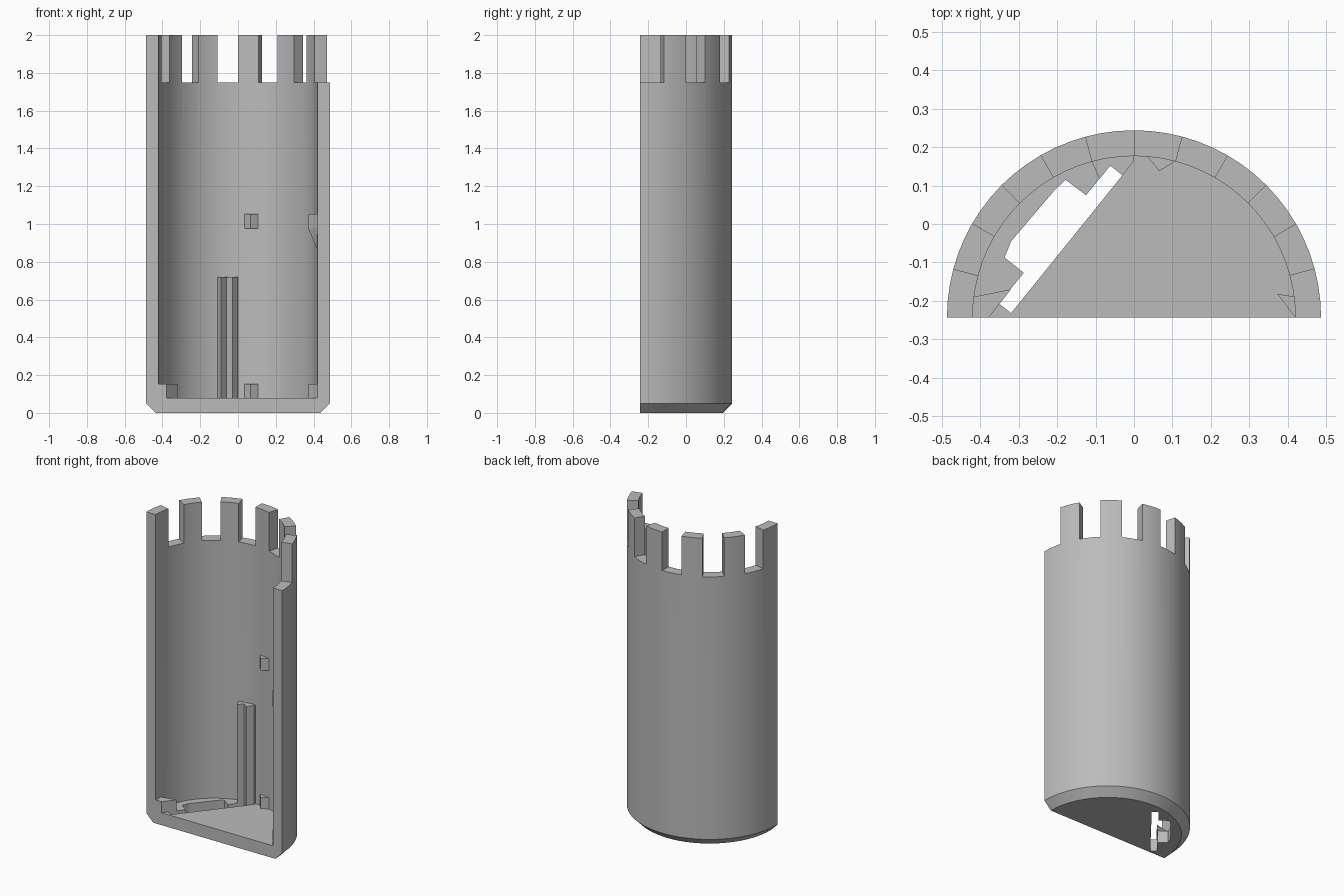
import bpy, bmesh
from math import sin, cos, pi, radians
from mathutils import Vector

AXIS_Y = -0.243          # centre line of the half cylinder
OUTER, INNER = 0.487, 0.42
FLOOR, WALL_TOP, TOP = 0.08, 1.75, 2.0
CLIP_TOP = 0.152

if "Cube" in bpy.data.objects:
    bpy.data.objects.remove(bpy.data.objects["Cube"], do_unlink=True)

grey = bpy.data.materials.new("plain_grey")
grey.use_nodes = True
colour = (0.5, 0.5, 0.5, 1)
grey.diffuse_color = colour
grey.node_tree.nodes["Principled BSDF"].inputs["Base Color"].default_value = colour


def finish(name, bm):
    bmesh.ops.recalc_face_normals(bm, faces=bm.faces)
    mesh = bpy.data.meshes.new(name)
    bm.to_mesh(mesh)
    bm.free()
    mesh.materials.append(grey)
    obj = bpy.data.objects.new(name, mesh)
    bpy.context.collection.objects.link(obj)
    return obj


def prism(name, outline, z0, z1):
    """Extrude a plan outline from z0 to z1."""
    bm = bmesh.new()
    face = bm.faces.new([bm.verts.new((x, y, z0)) for x, y in outline])
    ext = bmesh.ops.extrude_face_region(bm, geom=[face])
    for v in ext["geom"]:
        if isinstance(v, bmesh.types.BMVert):
            v.co.z = z1
    return finish(name, bm)


def polar(radius, degrees):
    a = radians(degrees)
    return radius * cos(a), AXIS_Y + radius * sin(a)


def cut(target, cutter):
    cutter.hide_render = True
    mod = target.modifiers.new("cut", "BOOLEAN")
    mod.operation, mod.solver, mod.object = "DIFFERENCE", "EXACT", cutter
    bpy.context.view_layer.objects.active = target
    bpy.ops.object.modifier_apply(modifier=mod.name)
    bpy.data.objects.remove(cutter, do_unlink=True)


# Half tower: wall, floor and bottom chamfer turned about the axis
profile = [(0, 0), (OUTER - 0.05, 0), (OUTER, 0.05), (OUTER, TOP),
           (INNER, TOP), (INNER, FLOOR), (0, FLOOR)]
bm = bmesh.new()
verts = [bm.verts.new((r, AXIS_Y, z)) for r, z in profile]
edges = [bm.edges.new(pair) for pair in zip(verts, verts[1:])]
bmesh.ops.spin(bm, geom=verts + edges, cent=(0, AXIS_Y, 0), axis=(0, 0, 1),
               angle=pi, steps=36)
bmesh.ops.remove_doubles(bm, verts=bm.verts, dist=1e-4)
bmesh.ops.holes_fill(bm, edges=[e for e in bm.edges if e.is_boundary], sides=0)
tower = finish("half_tower", bm)

# Gaps between the battlements
for start in range(0, 180, 30):
    first = start - 5 if start == 0 else start
    gap = [polar(0.3, first), polar(0.7, first),
           polar(0.7, start + 15), polar(0.3, start + 15)]
    # the middle gaps swap sides so that a merlon stands right of centre
    cut(tower, prism("gap_cutter", gap, WALL_TOP, TOP + 0.2))

# Slot through the floor
slot = [(-0.32, -0.232), (-0.03, 0.127), (-0.062, 0.152), (-0.125, 0.075),
        (-0.178, 0.115), (-0.205, 0.09), (-0.32, -0.045), (-0.337, -0.087),
        (-0.287, -0.127), (-0.352, -0.207)]
cut(tower, prism("slot_cutter", slot, -0.1, FLOOR + 0.1))

# Grooved post and low corner block beside the slot
post = [(-0.115, 0.175), (-0.09, 0.117), (-0.062, 0.152), (-0.03, 0.127),
        (0, 0.164), (0, 0.19), (-0.06, 0.185)]
prism("slot_post", post, FLOOR - 0.002, 0.72)
block = [(-0.43, AXIS_Y), (-0.378, AXIS_Y), (-0.32, -0.17), (-0.43, -0.192)]
prism("corner_block", block, FLOOR - 0.002, CLIP_TOP)

# Small wedge clips on the inner wall
back_clip = [(0.034, 0.185), (0.034, 0.176), (0.066, 0.138), (0.108, 0.164),
             (0.112, 0.175)]
side_clip = [(0.43, AXIS_Y), (0.42, AXIS_Y), (0.373, -0.182), (0.43, -0.191)]
prism("back_clip_lower", back_clip, FLOOR - 0.002, CLIP_TOP)
prism("back_clip_upper", back_clip, 0.975, 1.053)
prism("side_clip_lower", side_clip, FLOOR - 0.002, CLIP_TOP)
prism("side_clip_upper", side_clip, 0.975, 1.053)

# Sloped support running down from the upper side clip into the wall
bm = bmesh.new()
brace = [bm.verts.new((x, y, 0.975)) for x, y in side_clip]
foot = bm.verts.new((0.425, -0.215, 0.85))
bm.faces.new(brace)
for a, b in zip(brace, brace[1:] + brace[:1]):
    bm.faces.new((a, b, foot))
finish("side_clip_brace", bm)

# Smooth wall with crisp edges
bpy.ops.object.select_all(action="DESELECT")
tower.select_set(True)
bpy.context.view_layer.objects.active = tower
bpy.ops.object.shade_smooth_by_angle(angle=radians(30))
